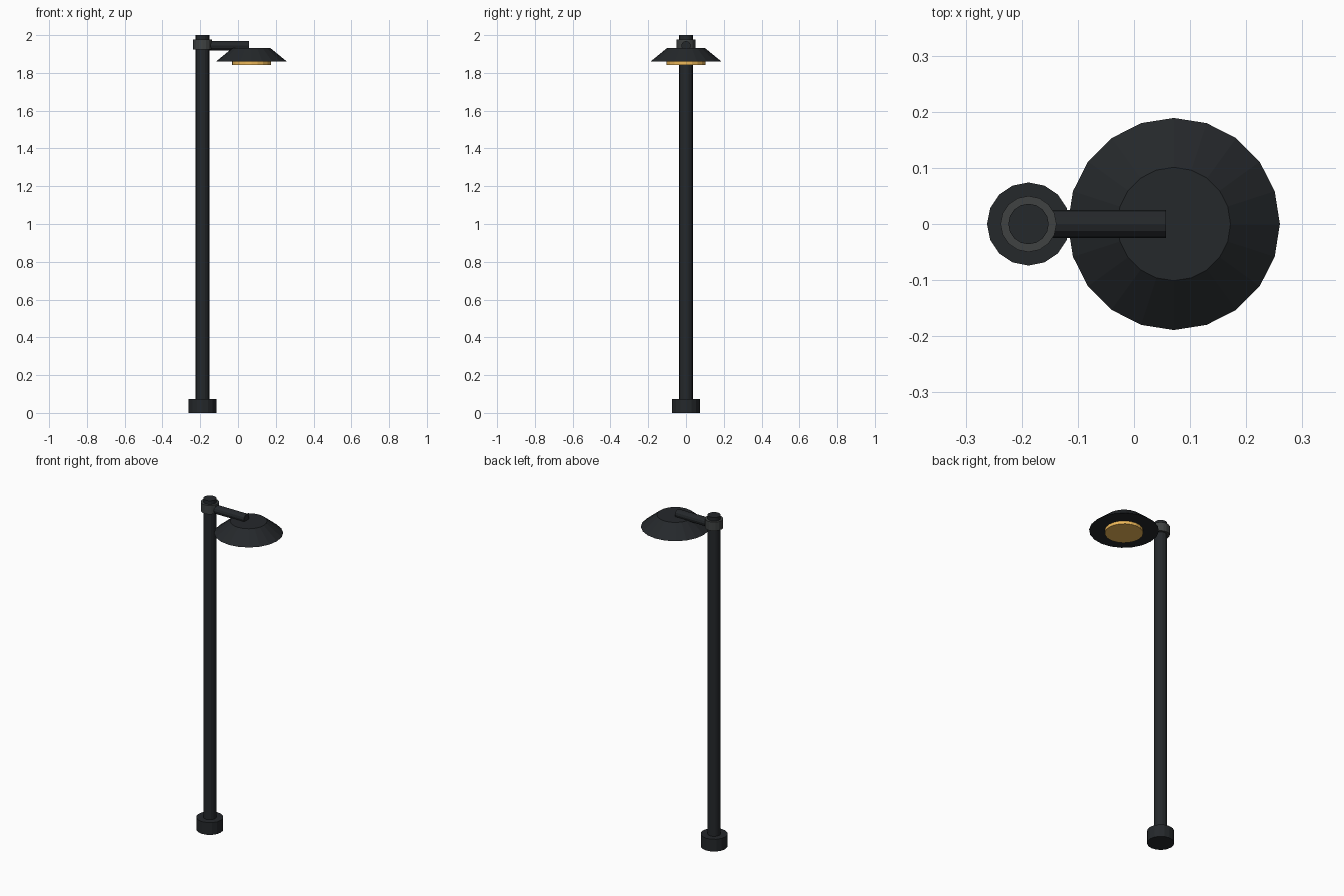
import bpy
from math import pi

if "Cube" in bpy.data.objects:
    bpy.data.objects.remove(bpy.data.objects["Cube"])


def material(name, rgb):
    m = bpy.data.materials.new(name)
    m.diffuse_color = (*rgb, 1)
    m.use_nodes = True
    m.node_tree.nodes["Principled BSDF"].inputs["Base Color"].default_value = m.diffuse_color
    return m


dark = material("dark_metal", (0.018, 0.021, 0.024))
grey = material("grey_metal", (0.05, 0.055, 0.055))
glow = material("warm_lamp", (0.85, 0.48, 0.1))

POLE_X, SHADE_X = -0.188, 0.071


def upright(name, x, z0, z1, r0, r1, sides, mat):
    """Vertical frustum from z0 (radius r0) to z1 (radius r1)."""
    bpy.ops.mesh.primitive_cone_add(vertices=sides, radius1=r0, radius2=r1,
                                    depth=z1 - z0, location=(x, 0, (z0 + z1) / 2))
    ob = bpy.context.object
    ob.name = name
    ob.data.materials.append(mat)
    return ob


# Post: foot, pole and collar
upright("base", POLE_X, 0, 0.074, 0.074, 0.074, 16, dark)
upright("pole", POLE_X, 0, 2.0, 0.036, 0.036, 16, dark)
upright("collar", POLE_X, 1.925, 1.978, 0.05, 0.05, 16, grey)

# Horizontal arm from the pole to the shade
x0, x1 = POLE_X, 0.057
bpy.ops.mesh.primitive_cylinder_add(vertices=12, radius=0.025, depth=x1 - x0,
                                    location=((x0 + x1) / 2, 0, 1.944),
                                    rotation=(0, pi / 2, 0))
arm = bpy.context.object
arm.name = "arm"
arm.data.materials.append(dark)

# Lamp head: conical shade and glowing disc below it
upright("shade", SHADE_X, 1.859, 1.931, 0.189, 0.101, 20, dark)
upright("lamp_disc", SHADE_X, 1.841, 1.861, 0.104, 0.104, 20, glow)
